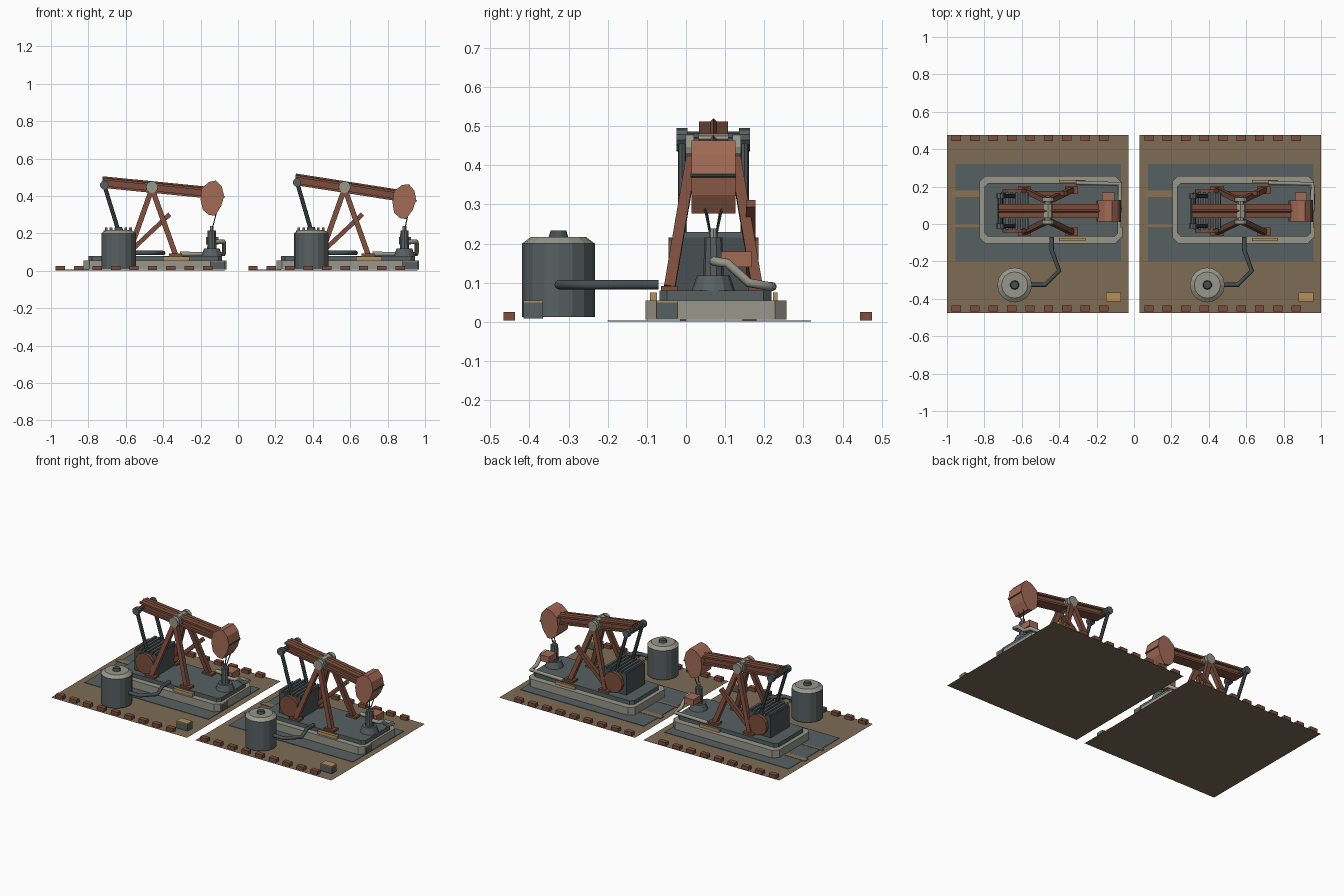
import bpy, bmesh, math
from mathutils import Vector, Matrix

cube = bpy.data.objects.get("Cube")
if cube:
    bpy.data.objects.remove(cube, do_unlink=True)


def material(name, rgb):
    m = bpy.data.materials.new(name)
    m.use_nodes = True
    col = (*rgb, 1)
    m.diffuse_color = col
    bsdf = next(n for n in m.node_tree.nodes if n.type == 'BSDF_PRINCIPLED')
    bsdf.inputs["Base Color"].default_value = col
    bsdf.inputs["Roughness"].default_value = 0.8
    return m


SOIL = material("soil brown", (0.21, 0.15, 0.09))
TRACK = material("track tan", (0.25, 0.165, 0.085))
STEEL = material("steel grey", (0.095, 0.118, 0.12))
DARK = material("dark steel", (0.065, 0.08, 0.085))
CONCRETE = material("concrete grey", (0.31, 0.31, 0.26))
RUST = material("rust brown", (0.20, 0.075, 0.045))
HEAD = material("faded red", (0.36, 0.145, 0.09))
YELLOW = material("ochre yellow", (0.46, 0.28, 0.10))

origin = Vector((0, 0, 0))   # offset of the unit being built


def finish(name, bm, mat):
    bmesh.ops.recalc_face_normals(bm, faces=bm.faces)
    me = bpy.data.meshes.new(name)
    bm.to_mesh(me)
    bm.free()
    me.materials.append(mat)
    ob = bpy.data.objects.new(name, me)
    ob.location = origin
    bpy.context.collection.objects.link(ob)
    return ob


def box(name, x, y, z, mat):
    """Box from three (low, high) ranges."""
    bm = bmesh.new()
    bmesh.ops.create_cube(bm, size=1)
    for v in bm.verts:
        v.co = [r[0] if c < 0 else r[1] for c, r in zip(v.co, (x, y, z))]
    return finish(name, bm, mat)


def slab(name, x, y, z, cut, mat):
    """Box with its four upright corners chamfered."""
    pts = []
    for sx, sy in ((0, 0), (1, 0), (1, 1), (0, 1)):
        ix, iy = (cut if sx == 0 else -cut), (cut if sy == 0 else -cut)
        a, b = (x[sx], y[sy] + iy), (x[sx] + ix, y[sy])
        pts += [a, b] if sx == sy else [b, a]
    bm = bmesh.new()
    f = bm.faces.new([bm.verts.new((*p, z[0])) for p in pts])
    g = bmesh.ops.extrude_face_region(bm, geom=[f])
    bmesh.ops.translate(bm, vec=(0, 0, z[1] - z[0]),
                        verts=[v for v in g["geom"] if isinstance(v, bmesh.types.BMVert)])
    return finish(name, bm, mat)


def rod(name, a, b, r, mat, sides=8, r2=None):
    """Round bar or cone between two points."""
    a, b = Vector(a), Vector(b)
    bm = bmesh.new()
    rot = (b - a).to_track_quat('Z', 'Y').to_matrix().to_4x4()
    bmesh.ops.create_cone(bm, cap_ends=True, segments=sides, radius1=r,
                          radius2=r if r2 is None else r2, depth=(b - a).length,
                          matrix=Matrix.Translation((a + b) / 2) @ rot)
    return finish(name, bm, mat)


def strut(name, a, b, w, mat):
    """Square bar between two points, with its sides facing front and back."""
    a, b = Vector(a), Vector(b)
    d = (b - a).normalized()
    u = d.cross(Vector((0, 1, 0))).normalized()
    v = d.cross(u)
    bm = bmesh.new()
    ends = [[bm.verts.new(p + (u * i + v * j) * w / 2)
             for i, j in ((-1, -1), (1, -1), (1, 1), (-1, 1))] for p in (a, b)]
    bm.faces.new(ends[0])
    bm.faces.new(ends[1])
    for i in range(4):
        k = (i + 1) % 4
        bm.faces.new((ends[0][i], ends[0][k], ends[1][k], ends[1][i]))
    return finish(name, bm, mat)


def pipe(name, pts, r, mat):
    cu = bpy.data.curves.new(name, 'CURVE')
    cu.dimensions = '3D'
    cu.bevel_depth, cu.bevel_resolution, cu.use_fill_caps = r, 2, True
    sp = cu.splines.new('POLY')
    sp.points.add(len(pts) - 1)
    for p, c in zip(sp.points, pts):
        p.co = (*c, 1)
    cu.materials.append(mat)
    ob = bpy.data.objects.new(name, cu)
    ob.location = origin
    bpy.context.collection.objects.link(ob)


MID = 0.07                              # centre line of the pump across y
PIVOT = Vector((-0.46, MID, 0.447))
HEAD_PROFILE = ((-0.195, 0.44), (-0.155, 0.475), (-0.118, 0.482), (-0.087, 0.45),
                (-0.074, 0.40), (-0.09, 0.345), (-0.122, 0.295), (-0.155, 0.298),
                (-0.188, 0.325), (-0.2, 0.38))


def beam_assembly(tilt):
    """Walking beam, head and equalizer, swung about the pivot."""
    swing = Matrix.Translation(PIVOT) @ Matrix.Rotation(tilt, 4, 'Y') @ Matrix.Translation(-PIVOT)
    tail, tip = Vector((-0.725, MID, 0.47)), Vector((-0.16, MID, 0.414))
    up = Vector((0, 0, 0.021))
    parts = [strut("walking_beam_web", tail, tip, 0.04, RUST)]
    for s in (-1, 1):
        parts += [strut("beam_flange", tail + up * s + Vector((0, j, 0)),
                        tip + up * s + Vector((0, j, 0)), 0.012, RUST)
                  for j in (-0.031, -0.02, -0.01, 0, 0.01, 0.02, 0.031)]
    parts.append(rod("beam_ridge", tail + up * 1.3, tip + up * 1.3, 0.008, RUST, 4))
    bm = bmesh.new()
    f = bm.faces.new([bm.verts.new((x, MID - 0.056, z)) for x, z in HEAD_PROFILE])
    g = bmesh.ops.extrude_face_region(bm, geom=[f])
    bmesh.ops.translate(bm, vec=(0, 0.112, 0),
                        verts=[v for v in g["geom"] if isinstance(v, bmesh.types.BMVert)])
    parts.append(finish("beam_head", bm, HEAD))
    parts.append(rod("head_band", (-0.075, MID - 0.058, 0.395), (-0.075, MID + 0.058, 0.395), 0.005, DARK, 6))
    parts.append(rod("equalizer_bar", (-0.715, MID - 0.09, 0.458), (-0.715, MID + 0.09, 0.458), 0.014, DARK))
    for ob in parts:
        ob.data.transform(swing)
    # Pitman arms and hanging cables join the swung beam to the fixed parts
    for s in (-1, 1):
        y = MID + s * 0.08
        top = swing @ Vector((-0.715, y, 0.458))
        rod("pitman_arm", top, (-0.632, y, 0.19), 0.011, DARK)
        rod("pitman_bearing", top - Vector((0, 0.014, 0)), top + Vector((0, 0.014, 0)), 0.023, STEEL, 10)
        rod("hanger_cable", swing @ Vector((-0.115, MID + s * 0.022, 0.31)),
            (-0.138, MID + s * 0.008, 0.225), 0.003, DARK, 6)


def build_unit(tilt):
    # Ground sheet, hardstanding and tracks
    bm = bmesh.new()
    bm.faces.new([bm.verts.new(p) for p in ((-1, -.477, 0), (-.03, -.477, 0), (-.03, .477, 0), (-1, .477, 0))])
    finish("ground_sheet", bm, SOIL)
    box("hardstanding", (-0.955, -0.07), (-0.2, 0.32), (0.001, 0.004), STEEL)
    for y in ((0.145, 0.18), (-0.015, 0)):
        box("track_strip", (-0.975, -0.8), y, (0.002, 0.006), TRACK)
    # Border blocks along front and back edges
    for i in range(9):
        x = -0.95 + i * 0.0985
        for y in (-0.452, 0.46):
            box("border_block", (x - 0.025, x + 0.025), (y - 0.015, y + 0.015), (0.003, 0.025), RUST)
    # Plinth and deck
    slab("plinth", (-0.825, -0.07), (-0.104, 0.257), (0.006, 0.055), 0.03, CONCRETE)
    slab("deck", (-0.80, -0.085), (-0.068, 0.218), (0.055, 0.08), 0.02, STEEL)
    for y in ((-0.092, -0.074), (0.222, 0.234)):
        box("safety_strip", (-0.4, -0.26), y, (0.055, 0.075), YELLOW)
    # Storage tank and its pipe
    tx, ty = -0.638, -0.326
    rod("tank_body", (tx, ty, 0.012), (tx, ty, 0.2), 0.093, STEEL, 16)
    rod("tank_roof", (tx, ty, 0.2), (tx, ty, 0.217), 0.093, CONCRETE, 16, 0.07)
    rod("tank_cap", (tx, ty, 0.217), (tx, ty, 0.233), 0.025, DARK, 10, 0.02)
    pipe("tank_pipe", [(-0.58, -0.325, 0.095), (-0.475, -0.325, 0.095), (-0.4, -0.25, 0.095),
                       (-0.44, -0.14, 0.095), (-0.44, -0.07, 0.095)], 0.012, DARK)
    # Control boxes with painted lids
    for x, y in (((-0.15, -0.07), (-0.415, -0.365)), ((-0.1, -0.062), (-0.075, -0.02))):
        box("control_box", x, y, (0.008, 0.05), STEEL)
        box("control_lid", x, y, (0.05, 0.055), YELLOW)
    # Gearbox with slatted top and counterweight discs
    box("gearbox", (-0.72, -0.565), (-0.025, 0.165), (0.08, 0.215), DARK)
    for i in range(6):
        x = -0.712 + i * 0.026
        box("gearbox_slat", (x, x + 0.014), (-0.03, 0.17), (0.215, 0.23), STEEL)
    for y0, y1 in ((-0.045, -0.025), (0.165, 0.185)):
        rod("counterweight", (-0.638, y0, 0.15), (-0.638, y1, 0.15), 0.066, RUST, 12)
    # Support legs, feet and brace
    for s in (-1, 1):
        for x in (-0.335, -0.585):
            foot = (x, MID + s * 0.112, 0.088)
            strut("support_leg", foot, (-0.46, MID + s * 0.052, 0.44), 0.028, RUST)
            box("leg_foot", (x - 0.035, x + 0.035), (foot[1] - 0.022, foot[1] + 0.022), (0.08, 0.092), RUST)
        y = MID + s * 0.06
        rod("pivot_bearing", (-0.46, y - 0.011, 0.447), (-0.46, y + 0.011, 0.447), 0.032, CONCRETE, 12)
    strut("diagonal_brace", (-0.58, 0.165, 0.1), (-0.365, 0.165, 0.302), 0.024, RUST)
    rod("pivot_shaft", (-0.46, MID - 0.06, 0.447), (-0.46, MID + 0.06, 0.447), 0.02, CONCRETE, 10)
    rod("pivot_saddle", (-0.46, MID - 0.038, 0.447), (-0.46, MID + 0.038, 0.447), 0.034, CONCRETE, 10)
    # Wellhead, valve and flow line
    wx = -0.14
    rod("wellhead_base", (wx, MID, 0.078), (wx, MID, 0.118), 0.056, STEEL, 12, 0.042)
    rod("wellhead_body", (wx, MID, 0.118), (wx, MID, 0.215), 0.026, STEEL, 10, 0.023)
    rod("polished_rod", (wx, MID, 0.215), (wx, MID, 0.238), 0.01, CONCRETE)
    box("valve_block", (-0.17, -0.105), (0.09, 0.168), (0.14, 0.18), HEAD)
    pipe("flow_line", [(wx, MID, 0.155), (-0.075, MID, 0.155), (-0.075, 0.105, 0.15), (-0.075, 0.16, 0.1),
                       (-0.075, 0.215, 0.09), (-0.31, 0.22, 0.09)], 0.012, CONCRETE)
    beam_assembly(tilt)


for shift, tilt in ((0, 0), (1.03, math.radians(3.2))):
    origin = Vector((shift, 0, 0))
    build_unit(tilt)
